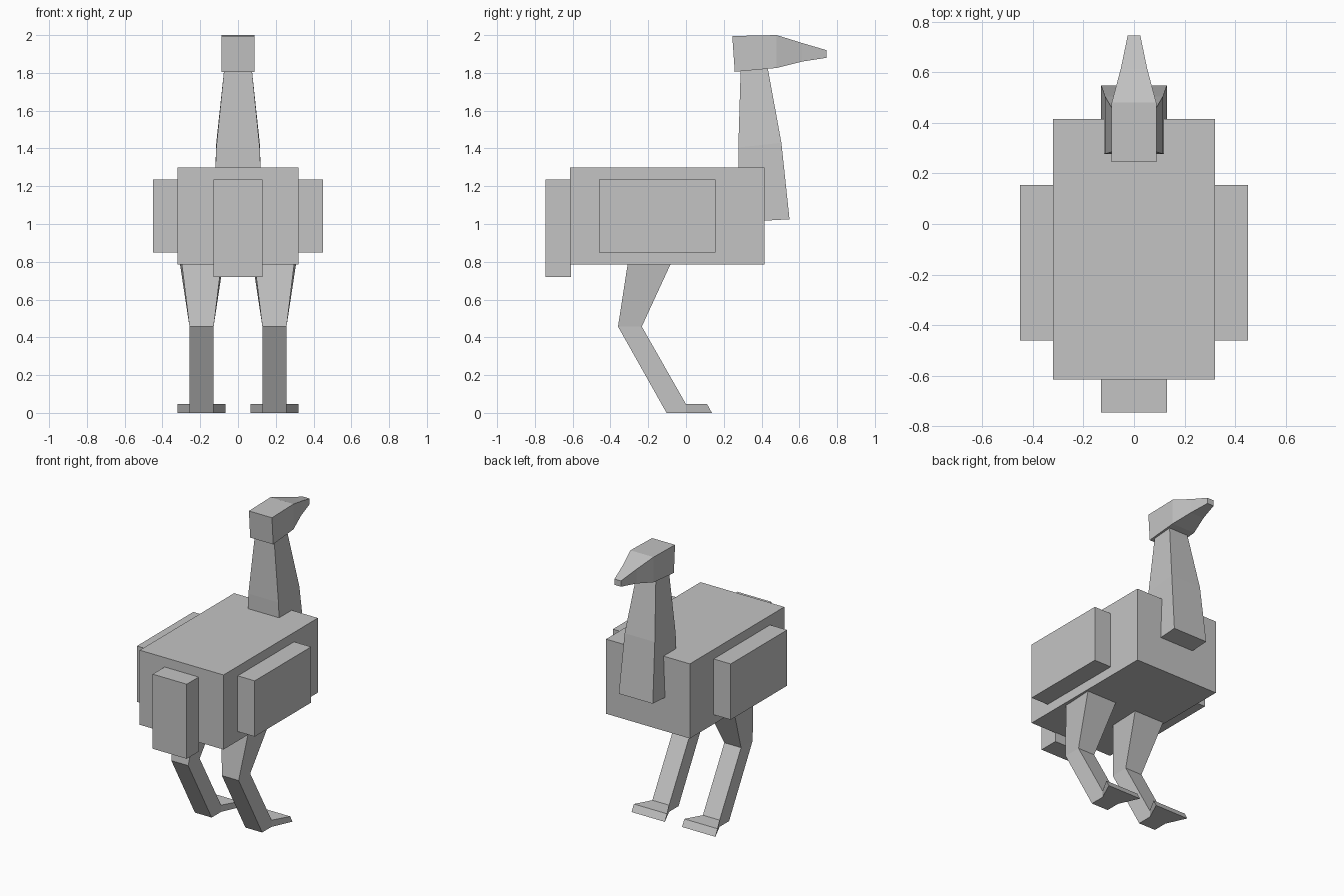
import bpy
import bmesh

cube = bpy.data.objects.get("Cube")
if cube:
    bpy.data.objects.remove(cube, do_unlink=True)

grey = bpy.data.materials.new("plain_grey")
grey.use_nodes = True
COLOUR = (0.55, 0.55, 0.55, 1)
grey.diffuse_color = COLOUR
grey.node_tree.nodes["Principled BSDF"].inputs["Base Color"].default_value = COLOUR


def loft(name, stations, mirror=False):
    """Four-sided tube; each station is x centre, half width and two (y, z) edges."""
    bm = bmesh.new()
    rings = []
    for x, half, p, q in stations:
        corners = ((x - half, *p), (x + half, *p), (x + half, *q), (x - half, *q))
        rings.append([bm.verts.new(c) for c in corners])
    for a, b in zip(rings, rings[1:]):
        for i in range(4):
            j = (i + 1) % 4
            bm.faces.new((a[i], a[j], b[j], b[i]))
    bm.faces.new(rings[0])
    bm.faces.new(rings[-1])
    bmesh.ops.recalc_face_normals(bm, faces=bm.faces)
    mesh = bpy.data.meshes.new(name)
    bm.to_mesh(mesh)
    bm.free()
    mesh.materials.append(grey)
    obj = bpy.data.objects.new(name, mesh)
    bpy.context.collection.objects.link(obj)
    if mirror:
        obj.modifiers.new("Mirror", "MIRROR")
    return obj


def box(name, x, half, back, front, low, high, mirror=False):
    return loft(name, [(x, half, (back, z), (front, z)) for z in (low, high)], mirror)


# Body, tail and folded wings
box("body", 0, 0.32, -0.615, 0.415, 0.785, 1.3)
box("tail", 0, 0.13, -0.745, -0.61, 0.72, 1.235)
box("wings", 0.383, 0.067, -0.46, 0.155, 0.85, 1.235, mirror=True)

# Neck, set into the chest and tapering upward
loft("neck", [
    (0, 0.13, (0.28, 1.01), (0.548, 1.025)),
    (0, 0.115, (0.277, 1.405), (0.505, 1.43)),
    (0, 0.071, (0.29, 1.84), (0.43, 1.84)),
])

# Head with tapering beak
loft("head", [
    (0, 0.088, (0.258, 1.806), (0.245, 1.995)),
    (0, 0.088, (0.48, 1.826), (0.48, 2.0)),
    (0, 0.052, (0.615, 1.86), (0.615, 1.958)),
    (0, 0.025, (0.745, 1.88), (0.745, 1.92)),
])

# Thighs and shins bent at a backward knee
loft("legs", [
    (0.193, 0.13, (-0.276, 1.0), (-0.033, 0.893)),
    (0.193, 0.064, (-0.36, 0.457), (-0.234, 0.457)),
    (0.193, 0.064, (-0.103, 0), (0, 0.046)),
], mirror=True)

# Feet flaring toward the toes
loft("feet", [
    (0.193, 0.064, (-0.103, 0), (0, 0.046)),
    (0.193, 0.064, (0.0, 0), (0, 0.046)),
    (0.193, 0.127, (0.137, 0), (0.112, 0.046)),
], mirror=True)
